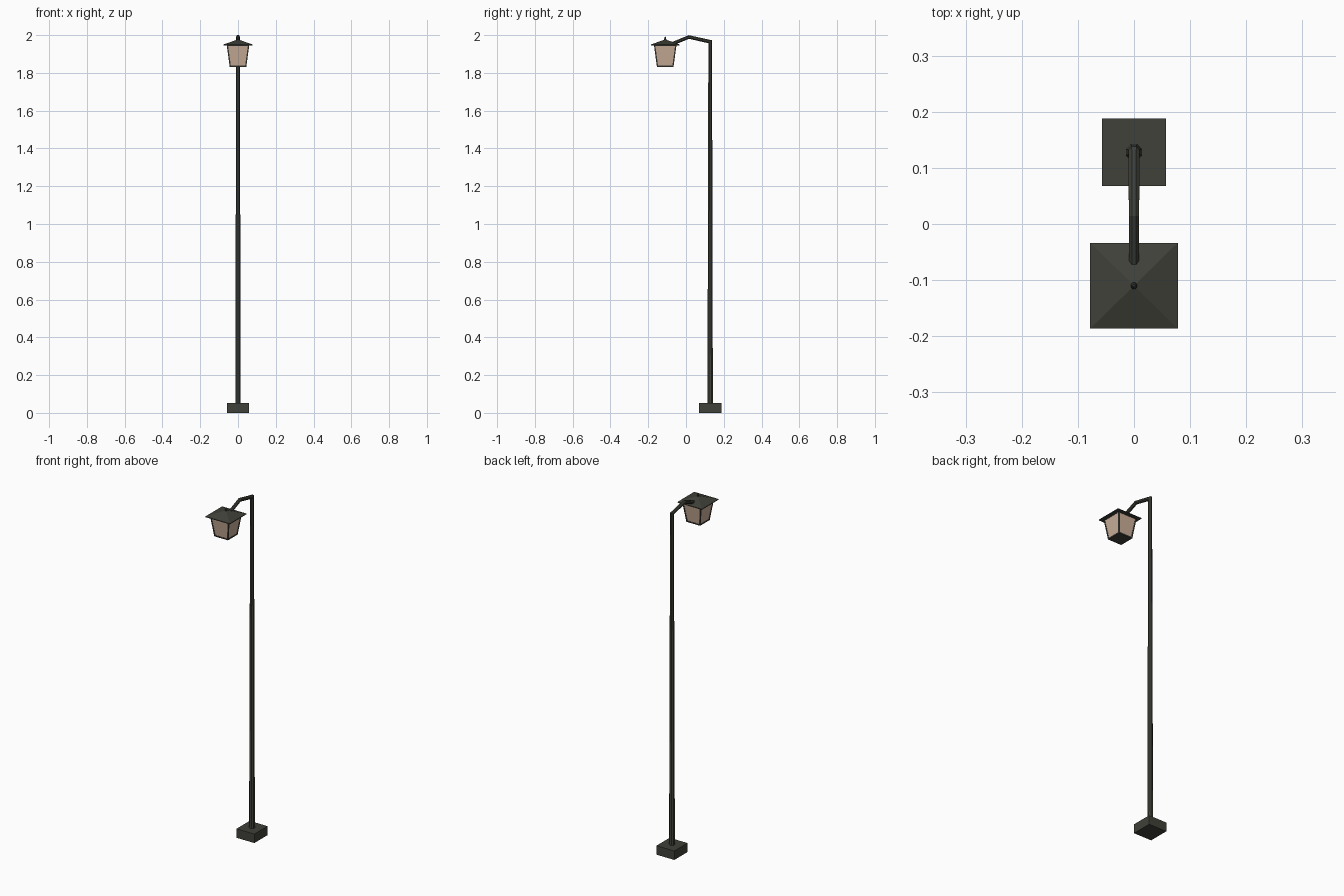
import bpy, bmesh, math
from mathutils import Vector

if "Cube" in bpy.data.objects:
    bpy.data.objects.remove(bpy.data.objects["Cube"])

def material(name, rgb):
    m = bpy.data.materials.new(name)
    m.diffuse_color = (*rgb, 1)
    m.use_nodes = True
    m.node_tree.nodes["Principled BSDF"].inputs["Base Color"].default_value = m.diffuse_color
    return m

IRON = material("dark iron", (0.052, 0.052, 0.042))
GLASS = material("warm glass", (0.60, 0.43, 0.32))

def finish(name, bm, mat):
    bmesh.ops.recalc_face_normals(bm, faces=bm.faces)
    me = bpy.data.meshes.new(name)
    bm.to_mesh(me)
    bm.free()
    me.materials.append(mat)
    ob = bpy.data.objects.new(name, me)
    bpy.context.collection.objects.link(ob)
    return ob

def skin(name, rings, mat):
    """Bridge equal-sized rings of points and cap both ends."""
    bm = bmesh.new()
    loops = [[bm.verts.new(p) for p in r] for r in rings]
    n = len(loops[0])
    for a, b in zip(loops, loops[1:]):
        for i in range(n):
            j = (i + 1) % n
            bm.faces.new((a[i], a[j], b[j], b[i]))
    bm.faces.new(loops[0])
    bm.faces.new(loops[-1])
    return finish(name, bm, mat)

def square(hx, hy, cy, z):
    return [(sx * hx, cy + sy * hy, z) for sx, sy in ((-1, -1), (1, -1), (1, 1), (-1, 1))]

def tube(name, pts, sides, mat):
    """Mitred tube through (y, z, radius) points in the x = 0 plane."""
    P = [Vector((0, y, z)) for y, z, r in pts]
    X = Vector((1, 0, 0))
    rings = []
    for i, (y, z, r) in enumerate(pts):
        din = (P[i] - P[i - 1]).normalized() if i else (P[1] - P[0]).normalized()
        dout = (P[i + 1] - P[i]).normalized() if i < len(P) - 1 else din
        t = (din + dout).normalized()
        u = t.cross(X) / max(t.dot(din), 0.5)
        ang = [2 * math.pi * (k + 0.5) / sides for k in range(sides)]
        rings.append([P[i] + X * r * math.cos(a) + u * r * math.sin(a) for a in ang])
    return skin(name, rings, mat)

PY, LY = 0.128, -0.110           # pole and lantern centres in y
Z0, Z1, H0, H1 = 1.832, 1.950, 0.044, 0.060   # lantern bottom/top, half widths

# Foot block, tapering pole, bent arm
skin("base_block", [square(0.057, 0.06, PY, z) for z in (0, 0.052)], IRON)
tube("pole_and_arm", [(PY, 0.05, 0.0155), (PY, 1.965, 0.0105),
                      (0.015, 1.990, 0.0100), (-0.08, 1.951, 0.0100)], 8, IRON)

# Lantern glass
skin("lantern_glass", [square(H0 - 0.002, H0 - 0.002, LY, Z0 + 0.004),
                       square(H1 - 0.002, H1 - 0.002, LY, Z1 - 0.002)], GLASS)

# Lantern frame: floor plate, top rim, corner bars
def half(z):
    return H0 + (H1 - H0) * (z - Z0) / (Z1 - Z0)

for name, za, zb in (("lantern_floor", Z0, Z0 + 0.007), ("lantern_top_rim", Z1 - 0.007, Z1)):
    skin(name, [square(half(z), half(z), LY, z) for z in (za, zb)], IRON)
W = 0.0035
for i, (sx, sy) in enumerate(((-1, -1), (1, -1), (1, 1), (-1, 1))):
    rings = []
    for z in (Z0, Z1):
        c = half(z) - W
        rings.append([(x + sx * c, y - LY + LY + sy * c, zz) for x, y, zz in square(W, W, LY, z)])
    skin(f"corner_bar_{i + 1}", rings, IRON)

# Roof and finial
skin("roof", [square(0.078, 0.0765, LY, 1.946), square(0.078, 0.0765, LY, 1.950),
              square(0.004, 0.004, LY, 1.976)], IRON)
tube("finial", [(LY, 1.970, 0.006), (LY, 1.980, 0.006), (LY, 1.992, 0.002)], 8, IRON)
